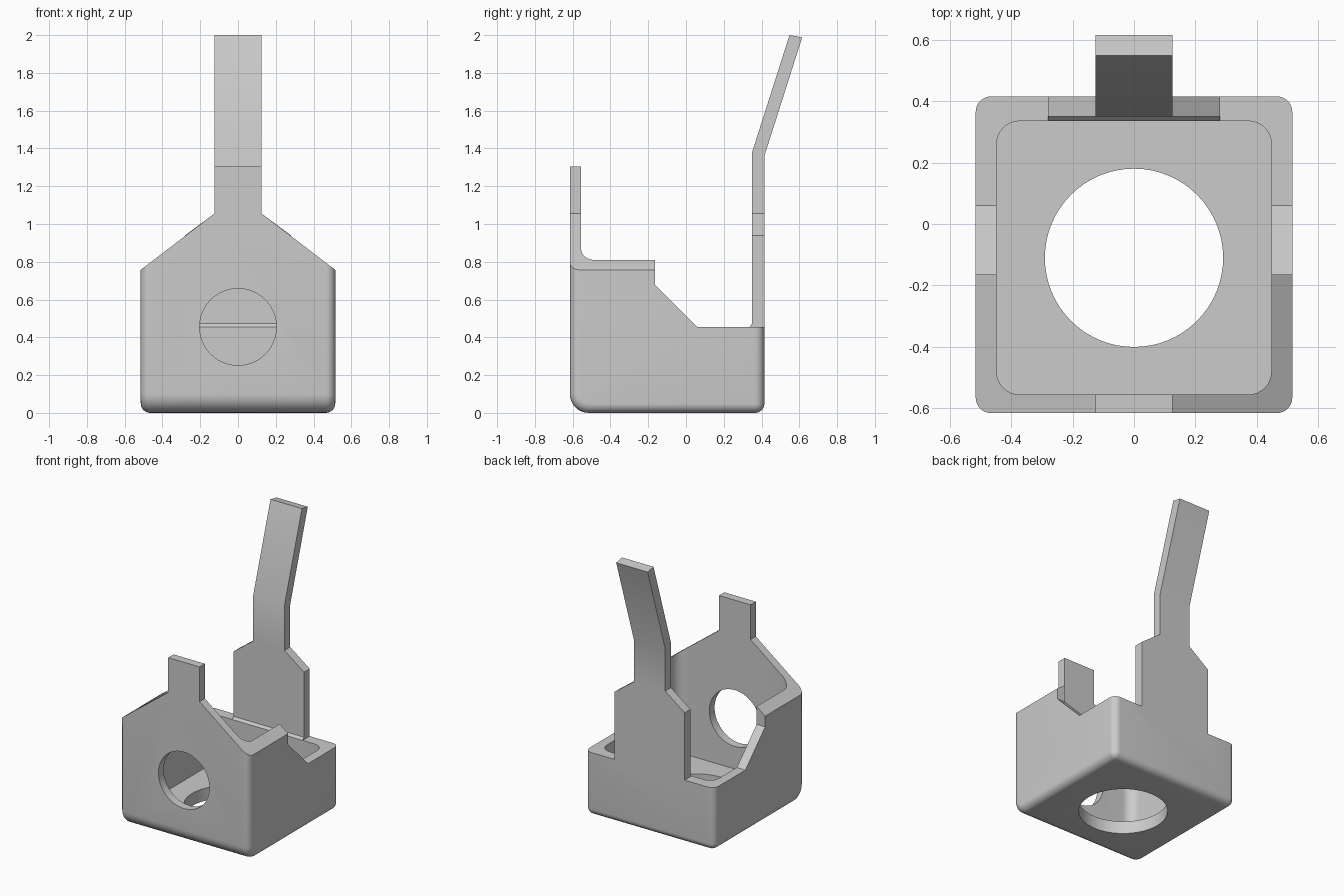
import bpy, bmesh, math
from mathutils import Vector

cube = bpy.data.objects.get("Cube")
if cube:
    bpy.data.objects.remove(cube, do_unlink=True)

grey = bpy.data.materials.new("plain grey")
grey.use_nodes = True
grey.diffuse_color = (0.6, 0.6, 0.6, 1)
grey.node_tree.nodes["Principled BSDF"].inputs["Base Color"].default_value = (0.6, 0.6, 0.6, 1)


def make_object(name, bm):
    bmesh.ops.recalc_face_normals(bm, faces=bm.faces[:])
    mesh = bpy.data.meshes.new(name)
    bm.to_mesh(mesh)
    bm.free()
    mesh.materials.append(grey)
    obj = bpy.data.objects.new(name, mesh)
    bpy.context.collection.objects.link(obj)
    return obj


def box(low, high):
    bm = bmesh.new()
    bmesh.ops.create_cube(bm, size=1)
    for v in bm.verts:
        v.co = Vector([low[i] if v.co[i] < 0 else high[i] for i in range(3)])
    return bm


def round_edges(bm, rule, radius, segments=8):
    edges = [e for e in bm.edges if rule(e)]
    bmesh.ops.bevel(bm, geom=edges, offset=radius, offset_type='OFFSET',
                    segments=segments, profile=0.5, affect='EDGES')


def prism(name, points, axis, start, end):
    """Extrude a 2D outline along x (points are y, z) or y (points are x, z)."""
    bm = bmesh.new()
    place = (lambda a, b: (start, a, b)) if axis == 'x' else (lambda a, b: (a, start, b))
    face = bm.faces.new([bm.verts.new(place(a, b)) for a, b in points])
    extruded = bmesh.ops.extrude_face_region(bm, geom=[face])["geom"]
    shift = Vector((end - start, 0, 0)) if axis == 'x' else Vector((0, end - start, 0))
    bmesh.ops.translate(bm, vec=shift, verts=[g for g in extruded if isinstance(g, bmesh.types.BMVert)])
    return make_object(name, bm)


def circle(cx, cz, r, n=64):
    return [(cx + r * math.cos(2 * math.pi * i / n), cz + r * math.sin(2 * math.pi * i / n))
            for i in range(n)]


def mirrored(half):
    return half + [(-a, b) for a, b in reversed(half)]


def combine(target, tool, operation):
    mod = target.modifiers.new("combine", 'BOOLEAN')
    mod.object, mod.operation, mod.solver = tool, operation, 'EXACT'
    bpy.context.view_layer.objects.active = target
    bpy.ops.object.modifier_apply(modifier=mod.name)
    bpy.data.objects.remove(tool, do_unlink=True)


# Rounded outer block, with a broader curve under the front
TOP = 1.305
bm = box((-0.515, -0.615, 0), (0.515, 0.415, TOP))
round_edges(bm, lambda e: all(v.co.z < 0.01 and v.co.y < -0.6 for v in e.verts), 0.1)
round_edges(bm, lambda e: not all(v.co.z > TOP - 0.01 for v in e.verts)
            and e.calc_face_angle() > math.radians(45), 0.05)
bracket = make_object("bracket", bm)

# Outline of the front plate and side walls
front_half = [(0.7, -0.1), (0.7, 0.616), (0.125, 1.055), (0.125, 1.4)]
combine(bracket, prism("front_outline", mirrored(front_half), 'y', -0.8, 0.6), 'INTERSECT')
side = [(-0.8, -0.1), (0.6, -0.1), (0.6, 0.455), (0.06, 0.455),
        (-0.165, 0.68), (-0.165, 1.4), (-0.8, 1.4)]
combine(bracket, prism("side_outline", side, 'x', -0.8, 0.8), 'INTERSECT')

# Inner cavity with rounded corners
bm = box((-0.447, -0.555, 0.09), (0.447, 0.335, 1.6))
round_edges(bm, lambda e: abs(e.verts[0].co.z - e.verts[1].co.z) > 1, 0.075)
combine(bracket, make_object("cavity", bm), 'DIFFERENCE')

# Round holes through the front plate and the floor
combine(bracket, prism("front_hole", circle(0, 0.455, 0.203), 'y', -0.8, -0.3), 'DIFFERENCE')
bm = bmesh.new()
bmesh.ops.create_cone(bm, cap_ends=True, segments=64, radius1=0.29, radius2=0.29, depth=0.4)
bmesh.ops.translate(bm, vec=(0, -0.11, 0), verts=bm.verts[:])
combine(bracket, make_object("floor_hole", bm), 'DIFFERENCE')

# Back plate with a narrow tongue that leans backwards
back_half = [(0.28, 0.4), (0.28, 0.94), (0.125, 1.055), (0.125, 2.1)]
back_plate = prism("back_plate", mirrored(back_half), 'y', 0.2, 0.8)
lean = [(0.335, 0.4), (0.415, 0.4), (0.415, 1.36), (0.615, 1.988), (0.548, 2.0),
        (0.35, 1.38), (0.35, 0.472), (0.335, 0.455)]
combine(back_plate, prism("lean_outline", lean, 'x', -0.5, 0.5), 'INTERSECT')
combine(bracket, back_plate, 'UNION')

# Smooth the rounded edges and keep the rest crisp
bpy.ops.object.select_all(action='DESELECT')
bracket.select_set(True)
bpy.context.view_layer.objects.active = bracket
bpy.ops.object.shade_smooth_by_angle(angle=math.radians(25))
